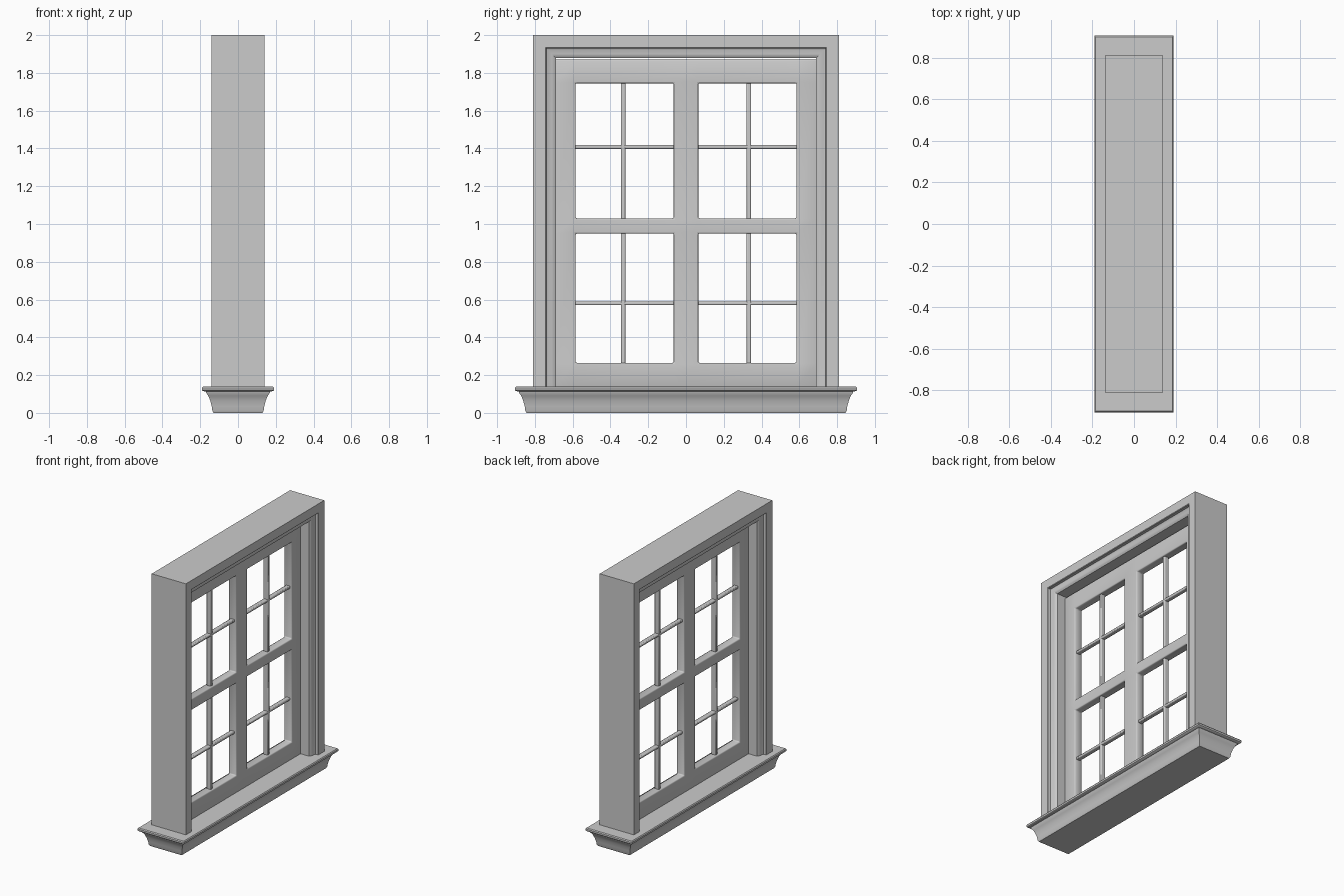
import bpy
import bmesh
import math

cube = bpy.data.objects.get("Cube")
if cube:
    bpy.data.objects.remove(cube, do_unlink=True)

paint = bpy.data.materials.new("grey_paint")
paint.use_nodes = True
GREY = (0.6, 0.6, 0.6, 1)
paint.diffuse_color = GREY
paint.node_tree.nodes["Principled BSDF"].inputs["Base Color"].default_value = GREY


def finish(bm, name, bevel=0, thickness=0, segments=2):
    """Turn a bmesh into a painted object with optional thickness and soft edges."""
    bmesh.ops.recalc_face_normals(bm, faces=bm.faces)
    mesh = bpy.data.meshes.new(name)
    bm.to_mesh(mesh)
    bm.free()
    mesh.materials.append(paint)
    obj = bpy.data.objects.new(name, mesh)
    bpy.context.collection.objects.link(obj)
    if thickness:
        mod = obj.modifiers.new("Thickness", "SOLIDIFY")
        mod.thickness = thickness
        mod.offset = 0
    if bevel:
        mod = obj.modifiers.new("Soft edges", "BEVEL")
        mod.width = bevel
        mod.segments = segments
        mod.limit_method = "ANGLE"
    bpy.ops.object.select_all(action="DESELECT")
    obj.select_set(True)
    bpy.context.view_layer.objects.active = obj
    bpy.ops.object.shade_smooth_by_angle(angle=math.radians(35))
    return obj


def loft(bm, rings, closed=True):
    """Skin a list of equal point rings and cap both ends."""
    rows = [[bm.verts.new(p) for p in ring] for ring in rings]
    n = len(rows[0])
    for a, b in zip(rows, rows[1:]):
        for i in range(n):
            j = (i + 1) % n
            bm.faces.new((a[i], a[j], b[j], b[i]))
    bm.faces.new(rows[0])
    bm.faces.new(rows[-1])


def box(name, y, z, half_x, half_y, half_z, bevel):
    bm = bmesh.new()
    loft(bm, [[(sx * half_x, y + sy * half_y, z + sz * half_z)
               for sx, sy in ((-1, -1), (1, -1), (1, 1), (-1, 1))] for sz in (-1, 1)])
    return finish(bm, name, bevel)


# Sill: moulded section shrinking downwards, as (inset, height)
sill_profile = [(0.06, 0), (0.054, 0.012), (0.051, 0.035), (0.043, 0.065),
                (0.033, 0.09), (0.022, 0.105), (0.02, 0.113), (0.006, 0.115),
                (0, 0.12), (0, 0.133), (0.005, 0.14)]
bm = bmesh.new()
loft(bm, [[(sx * (0.19 - d), sy * (0.905 - d), z)
           for sx, sy in ((-1, -1), (1, -1), (1, 1), (-1, 1))] for d, z in sill_profile])
finish(bm, "sill")

# Frame: stepped casing section swept with mitres up, across and down
half_profile = [(0, 0.14), (0.066, 0.14), (0.07, 0.136), (0.072, 0.118), (0.08, 0.114),
                (0.1, 0.112), (0.112, 0.106), (0.122, 0.1), (0.122, 0.03)]
section = half_profile + [(d, -x) for d, x in reversed(half_profile)]
bm = bmesh.new()
loft(bm, [[(x, side * (0.81 - d), 2 - d if top else 0.135) for d, x in section]
          for side, top in ((-1, False), (-1, True), (1, True), (1, False))])
finish(bm, "frame")

# Sash: a grid of rails and stiles around four openings
ys = [-0.7, -0.585, -0.065, 0.065, 0.585, 0.7]
zs = [0.135, 0.265, 0.95, 1.03, 1.745, 1.87]
bm = bmesh.new()
grid = [[bm.verts.new((0, y, z)) for z in zs] for y in ys]
for i in range(len(ys) - 1):
    for j in range(len(zs) - 1):
        if not (i % 2 and j % 2):
            bm.faces.new((grid[i][j], grid[i + 1][j], grid[i + 1][j + 1], grid[i][j + 1]))
finish(bm, "sash", bevel=0.008, thickness=0.064)

# Glazing bars: one upright and one crossbar in each opening
for side, side_name in ((-1, "right"), (1, "left")):
    for low, high, cross, level in ((0.26, 0.955, 0.58, "lower"), (1.025, 1.75, 1.408, "upper")):
        box(f"{level}_{side_name}_upright_bar", side * 0.333, (low + high) / 2,
            0.018, 0.012, (high - low) / 2, 0.006)
        box(f"{level}_{side_name}_crossbar", side * 0.325, cross,
            0.017, 0.265, 0.01, 0.006)
